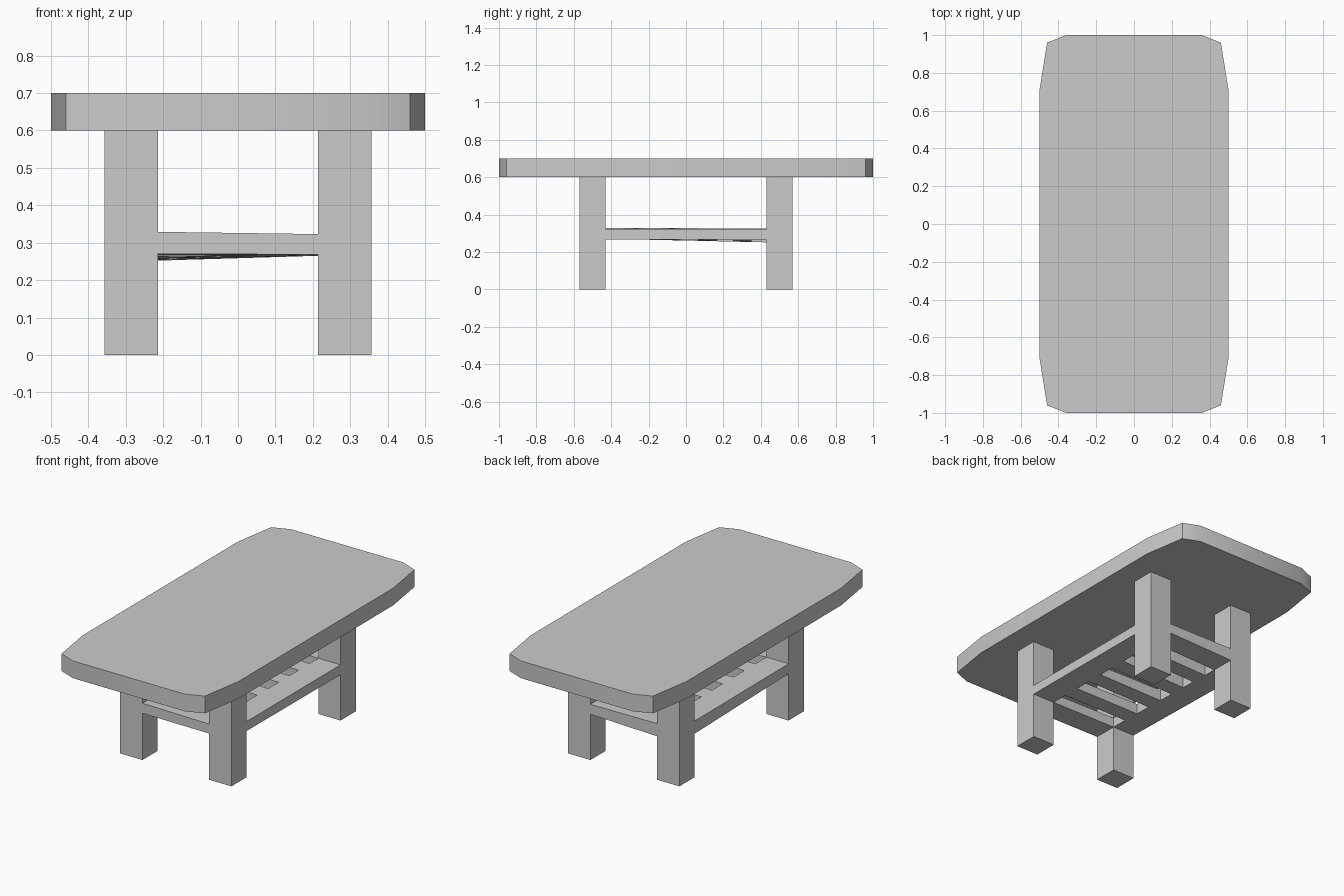
import bpy
import bmesh

if "Cube" in bpy.data.objects:
    bpy.data.objects.remove(bpy.data.objects["Cube"])


def make_object(name, bm):
    bmesh.ops.recalc_face_normals(bm, faces=bm.faces)
    mesh = bpy.data.meshes.new(name)
    bm.to_mesh(mesh)
    bm.free()
    obj = bpy.data.objects.new(name, mesh)
    bpy.context.collection.objects.link(obj)
    return obj


def block(name, x0, x1, y0, y1, bottom, top):
    """Box whose bottom and top heights are functions of x and y."""
    bm = bmesh.new()
    bmesh.ops.create_cube(bm, size=1)
    for v in bm.verts:
        x = x1 if v.co.x > 0 else x0
        y = y1 if v.co.y > 0 else y0
        v.co = (x, y, (top if v.co.z > 0 else bottom)(x, y))
    return make_object(name, bm)


IN_X, OUT_X = 0.214, 0.357
IN_Y, OUT_Y = 0.43, 0.57


# The shelf is slightly uneven: heights blend between its four corners
def blend(front_left, front_right, back_left, back_right):
    def height(x, y):
        u = min(max((x + IN_X) / (2 * IN_X), 0), 1)
        v = min(max((y + IN_Y) / (2 * IN_Y), 0), 1)
        front = front_left + (front_right - front_left) * u
        back = back_left + (back_right - back_left) * u
        return front + (back - front) * v
    return height


shelf_bottom = blend(0.271, 0.268, 0.252, 0.265)
shelf_top = blend(0.329, 0.323, 0.326, 0.323)

# Tabletop with clipped corners
corner = [(0.5, 0.71), (0.46, 0.96), (0.36, 1.0)]
outline = (corner
           + [(-x, y) for x, y in reversed(corner)]
           + [(-x, -y) for x, y in corner]
           + [(x, -y) for x, y in reversed(corner)])
bm = bmesh.new()
face = bm.faces.new([bm.verts.new((x, y, 0.6)) for x, y in outline])
extruded = bmesh.ops.extrude_face_region(bm, geom=[face], use_keep_orig=True)
top_verts = [g for g in extruded["geom"] if isinstance(g, bmesh.types.BMVert)]
bmesh.ops.translate(bm, vec=(0, 0, 0.1), verts=top_verts)
tabletop = make_object("tabletop", bm)
bpy.context.view_layer.objects.active = tabletop
tabletop.select_set(True)
bpy.ops.object.shade_smooth_by_angle(angle=0.52)

# Four square legs
for sx, side in ((-1, "left"), (1, "right")):
    for sy, end in ((-1, "front"), (1, "back")):
        xs = sorted((sx * IN_X, sx * OUT_X))
        ys = sorted((sy * IN_Y, sy * OUT_Y))
        block(f"{end}_{side}_leg", *xs, *ys, lambda x, y: 0.0, lambda x, y: 0.6)

# Rails between the legs, flush with their outer faces
for s, side, end in ((-1, "left", "front"), (1, "right", "back")):
    xs = sorted((s * IN_X, s * OUT_X))
    ys = sorted((s * IN_Y, s * OUT_Y))
    block(f"{side}_rail", *xs, -IN_Y, IN_Y, shelf_bottom, shelf_top)
    block(f"{end}_rail", -IN_X, IN_X, *ys, shelf_bottom, shelf_top)

# Shelf slats running across between the side rails
for i, y in enumerate((-0.28, -0.08, 0.115, 0.3)):
    block(f"shelf_slat_{i + 1}", -IN_X, IN_X, y - 0.05, y + 0.05,
          shelf_bottom, shelf_top)
